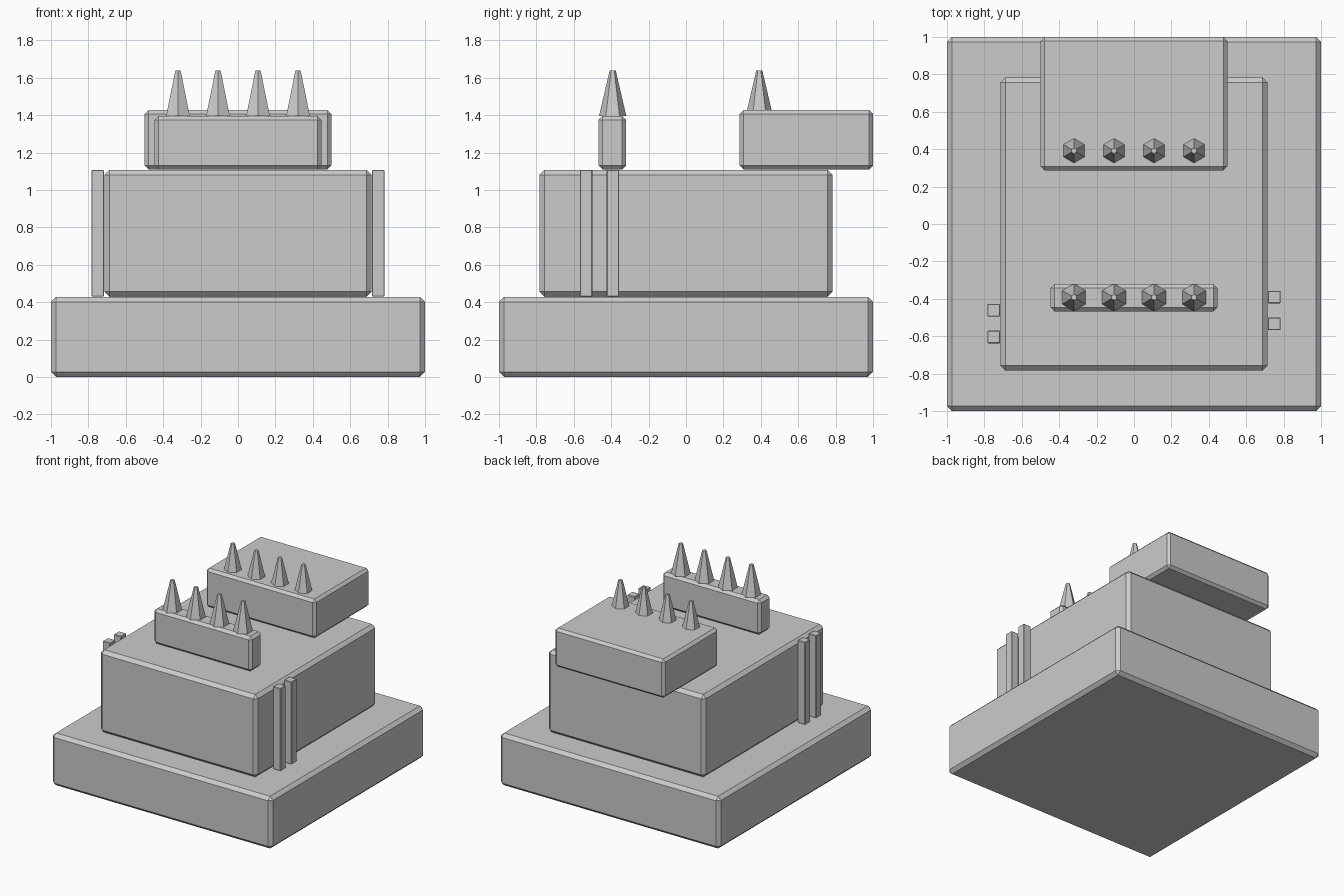
import bpy
from math import pi

if "Cube" in bpy.data.objects:
    bpy.data.objects.remove(bpy.data.objects["Cube"])


def block(name, x, y, z, bevel):
    """Chamfered box from (min, max) ranges."""
    bpy.ops.mesh.primitive_cube_add(
        size=1, location=(sum(x) / 2, sum(y) / 2, sum(z) / 2))
    ob = bpy.context.object
    ob.name = name
    for v in ob.data.vertices:
        v.co.x *= x[1] - x[0]
        v.co.y *= y[1] - y[0]
        v.co.z *= z[1] - z[0]
    mod = ob.modifiers.new("chamfer", 'BEVEL')
    mod.width = bevel
    mod.segments = 1
    mod.limit_method = 'NONE'
    return ob


# Stacked body
block("base", (-1, 1), (-1, 1), (0, 0.429), 0.027)
block("body", (-0.714, 0.714), (-0.784, 0.784), (0.429, 1.107), 0.027)

# Upper blocks that carry the spikes
block("back_block", (-0.499, 0.499), (0.287, 1.0), (1.109, 1.427), 0.021)
block("front_block", (-0.446, 0.446), (-0.468, -0.32), (1.109, 1.396), 0.022)

# Two rows of four six-sided spikes
for row, y in (("front", -0.392), ("back", 0.392)):
    for i in range(4):
        bpy.ops.mesh.primitive_cone_add(
            vertices=6, radius1=0.073, radius2=0.016, depth=0.245,
            location=(-0.321 + 0.214 * i, y, 1.395 + 0.1225))
        bpy.context.object.name = f"{row}_spike_{i + 1}"

# Thin vertical bars on the body sides (staggered left to right)
for side, sign, ys in (("left", -1, (-0.461, -0.604)), ("right", 1, (-0.391, -0.534))):
    for i, y in enumerate(ys):
        cx = sign * 0.75
        block(f"{side}_bar_{i + 1}", (cx - 0.034, cx + 0.034),
              (y - 0.034, y + 0.034), (0.43, 1.107), 0.004)
